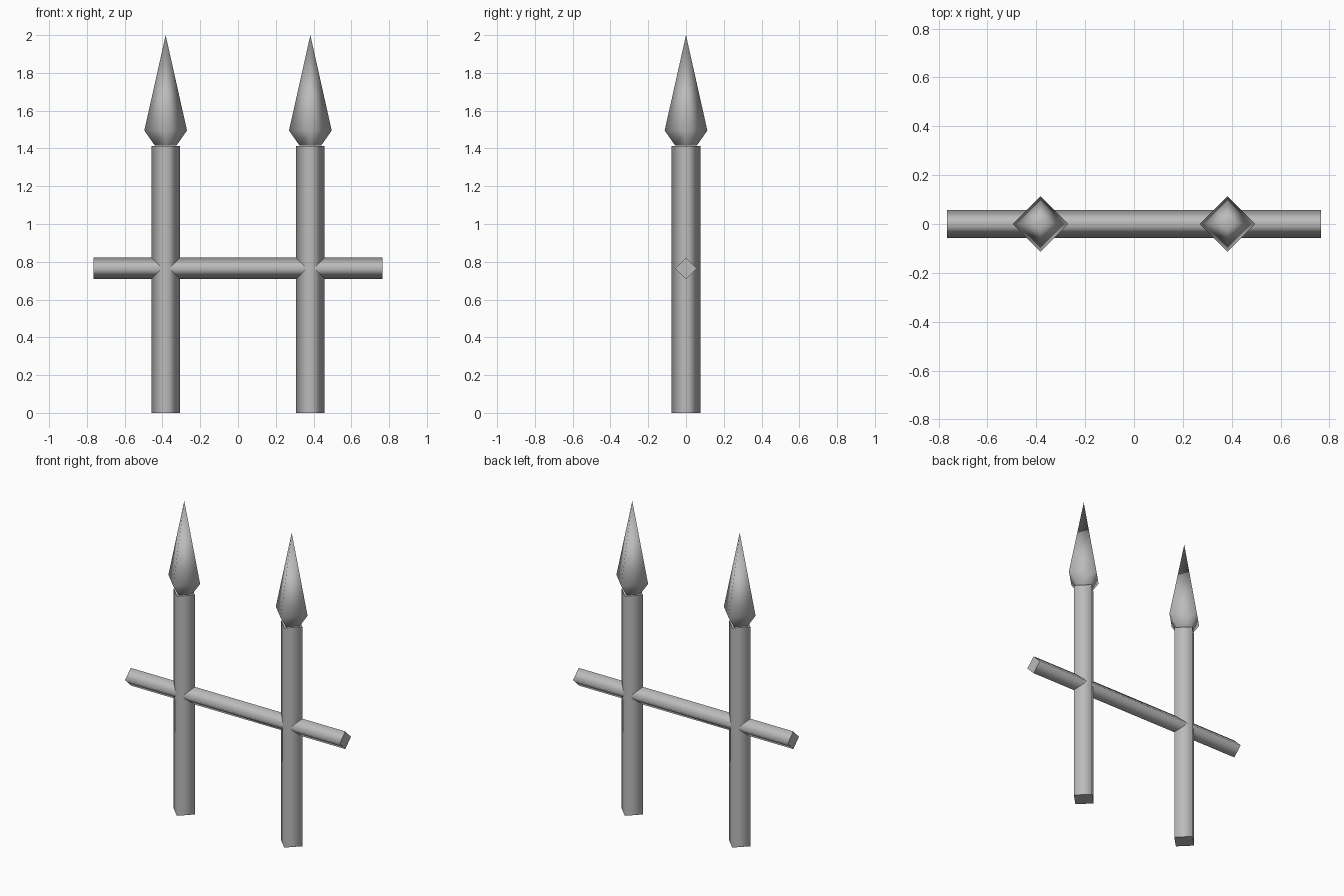
import bpy
import bmesh
import math
from mathutils import Matrix

cube = bpy.data.objects.get("Cube")
if cube:
    bpy.data.objects.remove(cube, do_unlink=True)

# Single iron grey
iron = bpy.data.materials.new("iron_grey")
iron.use_nodes = True
GREY = (0.5, 0.5, 0.5, 1)
iron.diffuse_color = GREY
iron.node_tree.nodes["Principled BSDF"].inputs["Base Color"].default_value = GREY


def diamond_solid(name, rings, matrix, inward=False):
    """Stack of (radius, height) diamond rings along z; smooth sides, flat caps."""
    bm = bmesh.new()
    loops = []
    for radius, z in rings:
        if radius == 0:
            loops.append([bm.verts.new((0, 0, z))] * 4)
        else:
            loops.append([bm.verts.new((radius * math.cos(i * math.pi / 2),
                                        radius * math.sin(i * math.pi / 2), z))
                          for i in range(4)])
    for low, high in zip(loops, loops[1:]):
        for i in range(4):
            j = (i + 1) % 4
            corners = dict.fromkeys([low[i], low[j], high[j], high[i]])
            bm.faces.new(list(corners)).smooth = True
    bm.faces.new(loops[0][::-1])
    if rings[-1][0] > 0:
        bm.faces.new(loops[-1])
    if inward:
        bmesh.ops.reverse_faces(bm, faces=bm.faces[:])
    bm.transform(matrix)
    mesh = bpy.data.meshes.new(name)
    bm.to_mesh(mesh)
    bm.free()
    mesh.materials.append(iron)
    obj = bpy.data.objects.new(name, mesh)
    bpy.context.collection.objects.link(obj)
    return obj


# Upright posts with their spear points (the points are inward-facing shells)
for side, x in (("left", 0.383), ("right", -0.383)):
    place = Matrix.Translation((x, 0, 0))
    diamond_solid(side + "_post", [(0.076, 0), (0.076, 1.414)], place)
    diamond_solid(side + "_spear_point",
                  [(0.057, 1.415), (0.113, 1.495), (0, 2.0)], place, inward=True)

# Horizontal rail through both posts
diamond_solid("cross_rail", [(0.057, -0.765), (0.057, 0.765)],
              Matrix.Translation((0, 0, 0.765)) @ Matrix.Rotation(math.pi / 2, 4, 'Y'))
